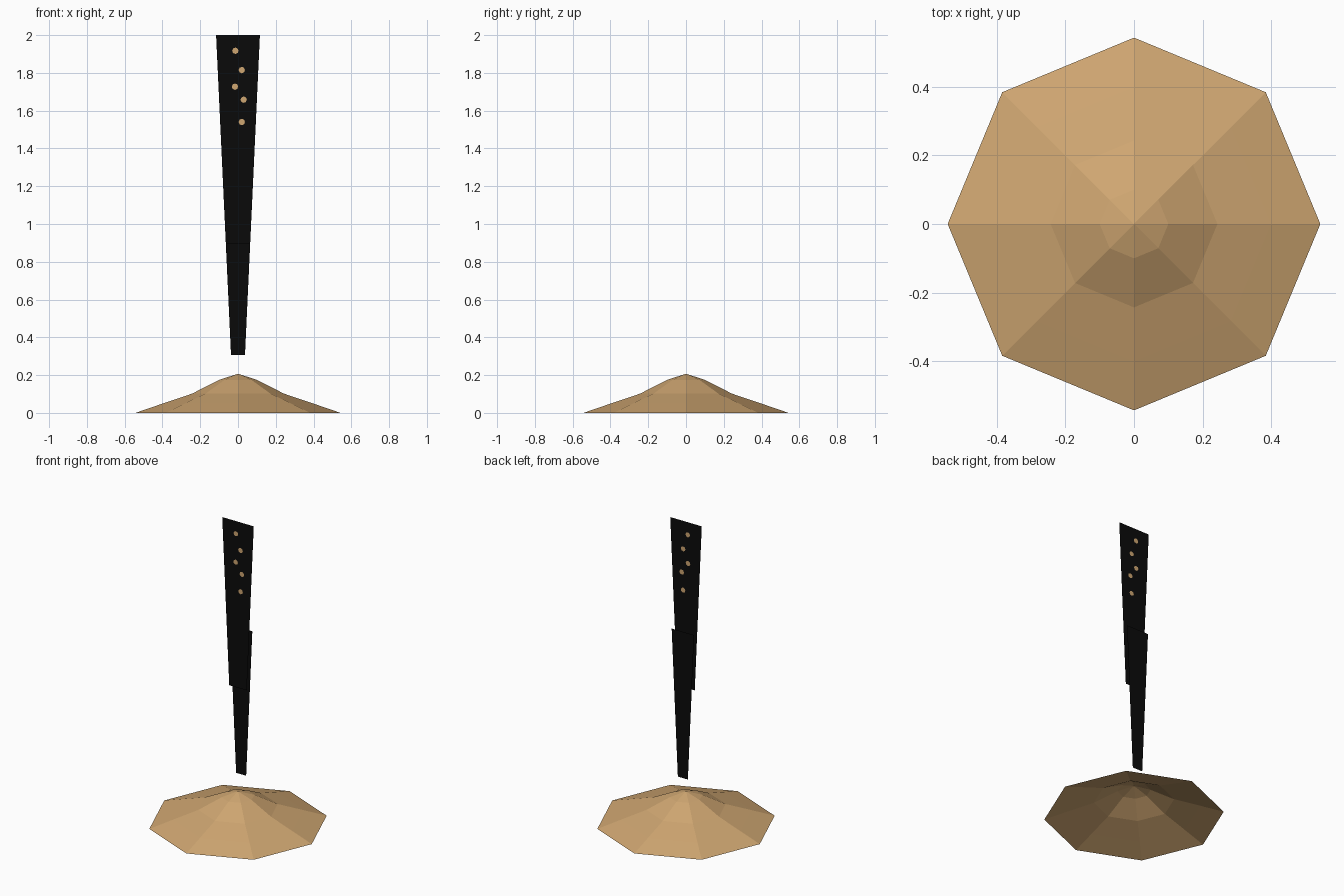
import bpy, bmesh, math

if "Cube" in bpy.data.objects:
    bpy.data.objects.remove(bpy.data.objects["Cube"])


def material(name, rgb):
    m = bpy.data.materials.new(name)
    m.diffuse_color = (*rgb, 1)
    m.use_nodes = True
    m.node_tree.nodes["Principled BSDF"].inputs["Base Color"].default_value = m.diffuse_color
    return m


sand = material("sand", (0.62, 0.38, 0.165))
black = material("black", (0.003, 0.003, 0.003))


def make(name, bm, mat):
    me = bpy.data.meshes.new(name)
    bm.to_mesh(me)
    bm.free()
    me.materials.append(mat)
    ob = bpy.data.objects.new(name, me)
    bpy.context.collection.objects.link(ob)
    return ob


# Sand pile: open-bottomed eight-sided heap turned from a profile
profile = [(0.543, 0.0), (0.40, 0.049), (0.243, 0.102), (0.10, 0.175)]
bm = bmesh.new()
rings = [[bm.verts.new((r * math.cos(i * math.pi / 4), r * math.sin(i * math.pi / 4), z))
          for i in range(8)] for r, z in profile]
apex = bm.verts.new((0, 0, 0.207))
for i in range(8):
    j = (i + 1) % 8
    for low, high in zip(rings, rings[1:]):
        bm.faces.new((low[i], low[j], high[j], high[i]))
    bm.faces.new((rings[-1][i], rings[-1][j], apex))
make("sand_pile", bm, sand)


# Falling stream: two overlapping flat sheets sharing one taper
def half_width(z):
    return 0.037 + (z - 0.307) * (0.116 - 0.037) / (2.0 - 0.307)


def sheet(name, z0, z1, y):
    bm = bmesh.new()
    a, b = half_width(z0), half_width(z1)
    bm.faces.new([bm.verts.new(p) for p in
                  ((-a, y, z0), (a, y, z0), (b, y, z1), (-b, y, z1))])
    make(name, bm, black)


sheet("upper_stream", 0.895, 2.0, 0.0)
sheet("lower_stream", 0.307, 1.28, 0.033)

# Sand grains: small flat discs on both sides of the upper sheet
grains = [(-0.014, 1.917), (0.02, 1.815), (-0.016, 1.727), (0.03, 1.658), (0.02, 1.54)]
bm = bmesh.new()
for gx, gz in grains:
    for side in (-1, 1):
        bm.faces.new([bm.verts.new((gx + 0.017 * math.cos(k * math.pi / 4) * -side,
                                    side * 0.002,
                                    gz + 0.017 * math.sin(k * math.pi / 4)))
                      for k in range(8)])
make("sand_grains", bm, sand)
